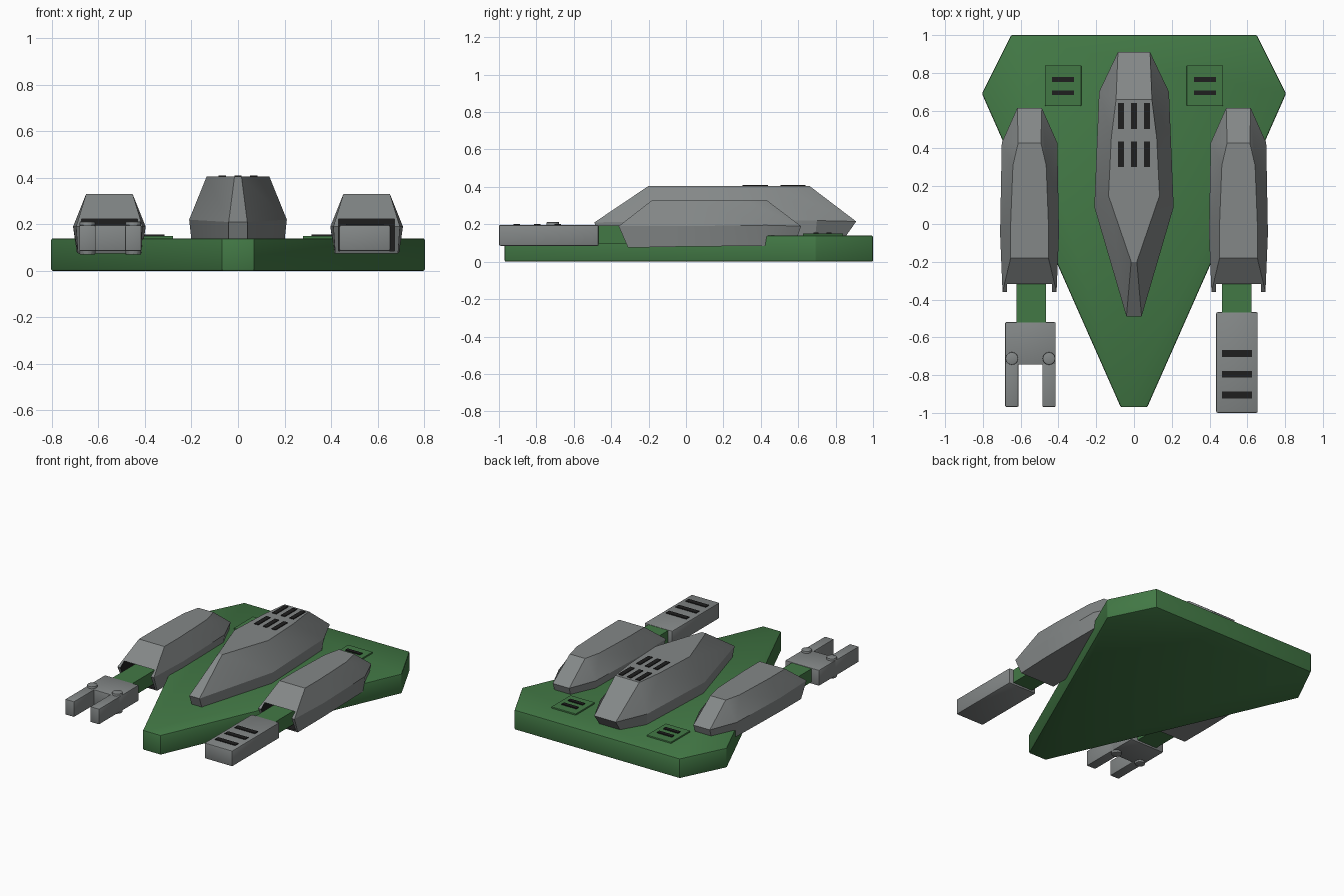
import bpy, bmesh, math

cube = bpy.data.objects.get("Cube")
if cube:
    bpy.data.objects.remove(cube, do_unlink=True)


def material(name, colour):
    m = bpy.data.materials.new(name)
    m.use_nodes = True
    m.diffuse_color = (*colour, 1)
    bsdf = next(n for n in m.node_tree.nodes if n.type == 'BSDF_PRINCIPLED')
    bsdf.inputs["Base Color"].default_value = (*colour, 1)
    return m


GREEN = material("hull green", (0.055, 0.19, 0.06))
GREY = material("armour grey", (0.23, 0.245, 0.245))
BLACK = material("vent black", (0.013, 0.013, 0.013))


def mesh_object(name, verts, faces, *mats, bevel=0):
    me = bpy.data.meshes.new(name)
    me.from_pydata(verts, [], faces)
    bm = bmesh.new()
    bm.from_mesh(me)
    bmesh.ops.recalc_face_normals(bm, faces=bm.faces)
    if bevel:
        bmesh.ops.bevel(bm, geom=bm.edges[:], offset=bevel, segments=2,
                        profile=0.5, affect='EDGES')
    bm.to_mesh(me)
    bm.free()
    for m in mats:
        me.materials.append(m)
    ob = bpy.data.objects.new(name, me)
    bpy.context.collection.objects.link(ob)
    return ob


def prism(name, outline, z0, z1, mat, bevel=0):
    n = len(outline)
    verts = [(x, y, z) for z in (z0, z1) for x, y in outline]
    faces = [list(range(n)), list(range(n, 2 * n))]
    faces += [(i, (i + 1) % n, (i + 1) % n + n, i + n) for i in range(n)]
    return mesh_object(name, verts, faces, mat, bevel=bevel)


def box(name, x, y, z, mat, bevel=0):
    outline = [(x[0], y[0]), (x[1], y[0]), (x[1], y[1]), (x[0], y[1])]
    return prism(name, outline, z[0], z[1], mat, bevel)


def slot(name, x, y, hx, hy, z):
    return box(name, (x - hx, x + hx), (y - hy, y + hy), (z - 0.004, z + 0.005), BLACK)


def smooth(ob, angle):
    bpy.ops.object.select_all(action='DESELECT')
    ob.select_set(True)
    bpy.context.view_layer.objects.active = ob
    bpy.ops.object.shade_smooth_by_angle(angle=math.radians(angle))


def faceted_shell(name, cx, stations, *mats):
    """Each station holds (y, half width, z) for the top, middle and bottom rails."""
    verts, faces = [], []
    for top, mid, low in stations:
        for side, (y, w, z) in ((-1, top), (1, top), (1, mid), (1, low), (-1, low), (-1, mid)):
            verts.append((cx + side * w, y, z))
    for s in range(len(stations) - 1):
        for i in range(6):
            a, b = s * 6 + i, s * 6 + (i + 1) % 6
            faces.append((a, b, b + 6, a + 6))
    for e in (0, 6 * (len(stations) - 1)):
        faces += [(e, e + 1, e + 2, e + 5), (e + 5, e + 2, e + 3, e + 4)]
    return mesh_object(name, verts, faces, *mats)


# Wedge hull
half = [(0.07, -0.97), (0.805, 0.69), (0.65, 1.0)]
hull = prism("hull", half + [(-x, y) for x, y in reversed(half)], 0, 0.14, GREEN, 0.008)
smooth(hull, 30)

# Central canopy with six roof slots
canopy = faceted_shell("canopy", 0, [
    ((-0.20, 0.015, 0.405), (-0.49, 0.04, 0.21), (-0.46, 0.04, 0.13)),
    ((0.15, 0.135, 0.405), (0.09, 0.21, 0.22), (0.09, 0.20, 0.13)),
    ((0.46, 0.12, 0.405), (0.70, 0.185, 0.22), (0.69, 0.175, 0.13)),
    ((0.66, 0.095, 0.405), (0.91, 0.085, 0.215), (0.85, 0.08, 0.13)),
], GREY)
smooth(canopy, 25)
for x in (-0.068, 0, 0.068):
    for y in (0.37, 0.572):
        slot("canopy_slot", x, y, 0.016, 0.068, 0.405)

for side, label in ((-1, "right"), (1, "left")):
    cx = side * 0.553
    # Arm pod with an open front socket
    pod = faceted_shell(label + "_arm_pod", cx, [
        ((-0.18, 0.10, 0.33), (-0.36, 0.143, 0.19), (-0.31, 0.135, 0.075)),
        ((0.0, 0.10, 0.33), (-0.05, 0.156, 0.19), (-0.05, 0.14, 0.08)),
        ((0.31, 0.088, 0.33), (0.43, 0.147, 0.195), (0.42, 0.135, 0.085)),
        ((0.43, 0.06, 0.33), (0.615, 0.065, 0.19), (0.58, 0.06, 0.085)),
    ], GREY, BLACK)
    cutter = box("socket_cutter", (cx - 0.12, cx + 0.12), (-0.5, -0.22), (0.086, 0.222), GREY)
    cutter.data.materials.append(BLACK)
    for p in cutter.data.polygons:
        p.material_index = 1
    cutter.hide_render = True
    mod = pod.modifiers.new("socket", 'BOOLEAN')
    mod.operation = 'DIFFERENCE'
    mod.solver = 'EXACT'
    mod.object = cutter
    bpy.ops.object.select_all(action='DESELECT')
    pod.select_set(True)
    bpy.context.view_layer.objects.active = pod
    bpy.ops.object.modifier_apply(modifier=mod.name)
    bpy.data.objects.remove(cutter, do_unlink=True)
    smooth(pod, 25)

    # Forearm
    ax = side * 0.545
    box(label + "_forearm", (ax - 0.078, ax + 0.078), (-0.54, -0.2), (0.098, 0.193), GREEN)

    # Rear deck vent panel
    vx = side * 0.375
    box(label + "_vent_panel", (vx - 0.096, vx + 0.096), (0.625, 0.84), (0.13, 0.15), GREEN, 0.003)
    for y in (0.695, 0.765):
        slot(label + "_vent_slot", vx, y, 0.058, 0.013, 0.152)

# Slotted gun block on the left arm
gun = box("gun_block", (0.435, 0.655), (-1.0, -0.467), (0.085, 0.197), GREY, 0.008)
smooth(gun, 30)
for y in (-0.685, -0.795, -0.905):
    slot("gun_slot", 0.545, y, 0.08, 0.018, 0.197)

# Two-fingered claw on the right arm
palm = box("claw_palm", (-0.682, -0.415), (-0.745, -0.52), (0.085, 0.197), GREY, 0.006)
smooth(palm, 30)
for x in (-0.647, -0.45):
    finger = box("claw_finger", (x - 0.035, x + 0.035), (-0.968, -0.70), (0.086, 0.196), GREY, 0.005)
    smooth(finger, 30)
    ring = [(x + 0.034 * math.cos(math.tau * i / 12),
             -0.712 + 0.034 * math.sin(math.tau * i / 12)) for i in range(12)]
    knob = prism("claw_hinge", ring, 0.07, 0.212, GREY, 0.004)
    smooth(knob, 40)
